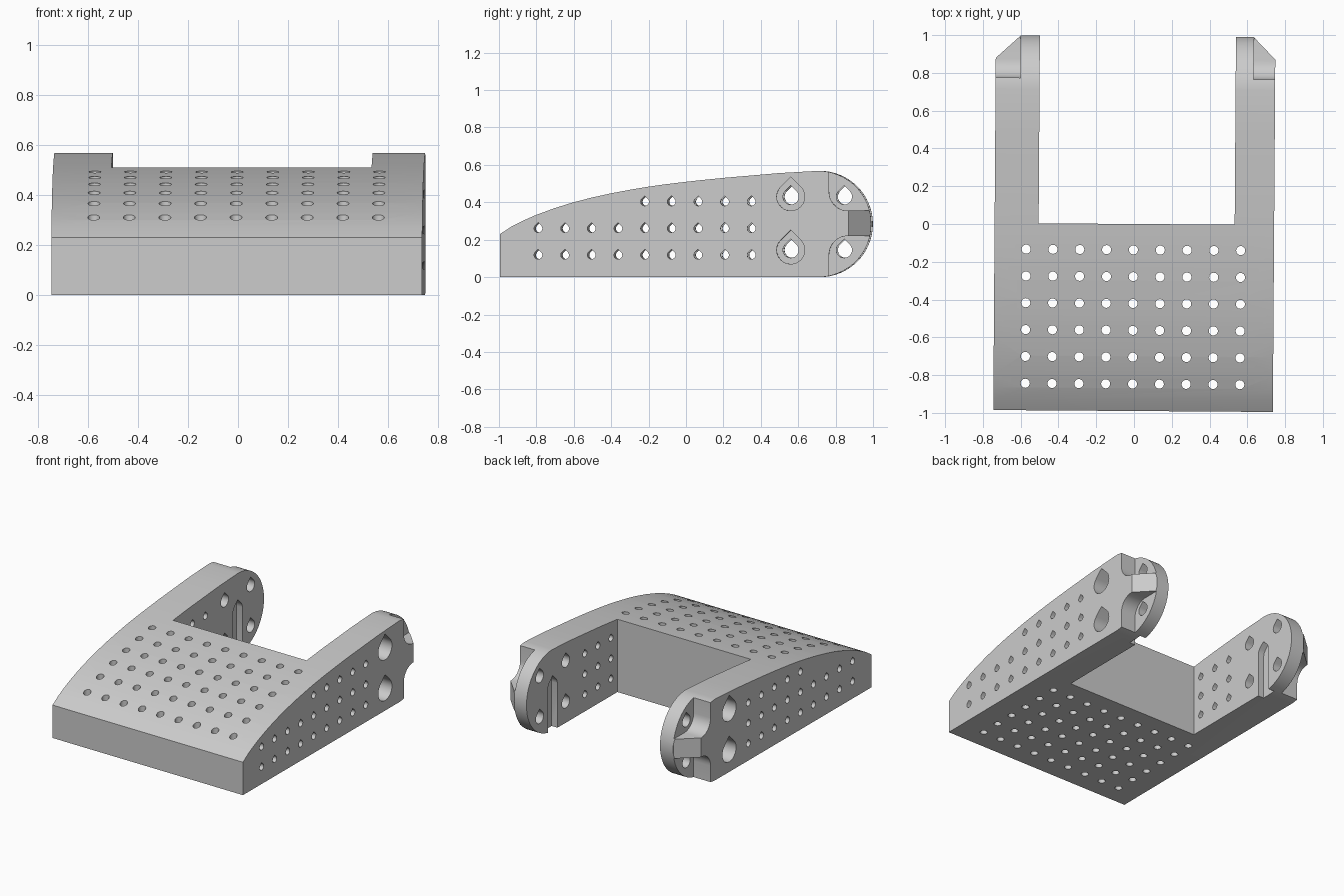
import bpy, bmesh, math
from mathutils import Matrix

if "Cube" in bpy.data.objects:
    bpy.data.objects.remove(bpy.data.objects["Cube"], do_unlink=True)

mat = bpy.data.materials.new("plain_grey")
mat.use_nodes = True
GREY = (0.6, 0.6, 0.6, 1)
mat.diffuse_color = GREY
mat.node_tree.nodes["Principled BSDF"].inputs["Base Color"].default_value = GREY


def prism(bm, points, axis, lo, hi):
    """Extrude a 2D outline along x (outline in y, z) or z (outline in x, y)."""
    place = (lambda a, b: (lo, a, b)) if axis == "x" else (lambda a, b: (a, b, lo))
    face = bm.faces.new([bm.verts.new(place(a, b)) for a, b in points])
    new = bmesh.ops.extrude_face_region(bm, geom=[face])["geom"]
    verts = [g for g in new if isinstance(g, bmesh.types.BMVert)]
    bmesh.ops.translate(bm, verts=verts, vec=(hi - lo, 0, 0) if axis == "x" else (0, 0, hi - lo))


def arc(cy, cz, r, start, end, n):
    return [(cy + r * math.cos(math.radians(start + (end - start) * i / n)),
             cz + r * math.sin(math.radians(start + (end - start) * i / n))) for i in range(n + 1)]


def teardrop(cy, cz, r):
    return arc(cy, cz, r, 135, 405, 18) + [(cy, cz + r * math.sqrt(2))]


def make(name, bm):
    bmesh.ops.recalc_face_normals(bm, faces=bm.faces)
    mesh = bpy.data.meshes.new(name)
    bm.to_mesh(mesh)
    bm.free()
    ob = bpy.data.objects.new(name, mesh)
    bpy.context.collection.objects.link(ob)
    return ob


def cut(ob, cutter):
    cutter.hide_render = True
    mod = ob.modifiers.new("cut", "BOOLEAN")
    mod.operation, mod.solver, mod.object = "DIFFERENCE", "EXACT", cutter
    bpy.context.view_layer.objects.active = ob
    bpy.ops.object.modifier_apply(modifier=mod.name)
    bpy.data.objects.remove(cutter, do_unlink=True)


# Solid body: domed side profile with a round rear end
MID = 0.284
LEFT, RIGHT = -0.738, 0.742
top = [(0.5, 0.556), (0.35, 0.543), (0.2, 0.53), (0.1, 0.52), (0, 0.509), (-0.1, 0.497),
       (-0.2, 0.483), (-0.3, 0.466), (-0.4, 0.447), (-0.5, 0.425), (-0.6, 0.399),
       (-0.7, 0.368), (-0.8, 0.331), (-0.87, 0.3), (-0.93, 0.269), (-0.99, 0.23)]
bm = bmesh.new()
prism(bm, [(-0.99, 0)] + arc(0.711, MID, MID, -90, 90, 32) + top, "x", LEFT, RIGHT)
body = make("bracket_body", bm)
body.data.materials.append(mat)

# Each arm: outer side, ear plate plane, inner side
ARMS = [(LEFT, -0.607, -0.505), (RIGHT, 0.628, 0.533)]
BOLT_Z = (0.145, 0.43)

# First cut: gap between arms, vertical holes, rear pockets, counterbores
bm = bmesh.new()
prism(bm, [(-0.505, 0), (0.533, 0), (0.533, 1.2), (-0.505, 1.2)], "z", -0.2, 0.8)
for i in range(9):
    for j in range(6):
        prism(bm, arc(-0.57 + 0.142 * i, -0.847 + 0.142 * j, 0.024, 0, 345, 23), "z", -0.2, 0.8)
for outer, ear, inner in ARMS:
    far = outer * 1.3
    pocket = [(0.77, -0.1)] + arc(0.87, 0.12, 0.1, 180, 90, 8) + [(1.1, 0.22), (1.1, -0.1)]
    prism(bm, pocket, "x", ear, far)
    prism(bm, [(y, 2 * MID + 0.007 - z) for y, z in pocket], "x", ear, far)
    for z in BOLT_Z:
        prism(bm, teardrop(0.565, z, 0.075), "x", ear, far)
cut(body, make("gap_cutter", bm))

# Second cut: cross holes, bolt holes, inner slots, rib chamfers
bm = bmesh.new()
for i in range(9):
    for z in (0.118, 0.26, 0.403):
        if z < 0.4 or i > 3:
            prism(bm, teardrop(-0.785 + 0.1425 * i, z, 0.022), "x", -1, 1)
for y in (0.565, 0.85):
    for z in BOLT_Z:
        prism(bm, teardrop(y, z, 0.042), "x", -1, 1)
for outer, ear, inner in ARMS:
    side = math.copysign(1, outer)
    slot = arc(0.708, 0.31, 0.052, 135, 0, 8)
    slot = slot[::-1] + [(0.708 - 0.052, 0.31), (0.708 - 0.052, -0.1), (0.708 + 0.052, -0.1)]
    slot = [(0.708, 0.31 + 0.0735)] + [(0.708 + s * 0.052 * k, 0.31 + 0.052 * h)
            for s, k, h in ((1, 0.707, 0.707), (1, 0.92, 0.38), (1, 1, 0))]
    slot += [(0.76, -0.1), (0.656, -0.1), (0.656, 0.31), (0.66, 0.33), (0.671, 0.347)]
    prism(bm, slot, "x", inner - side * 0.03, inner + side * 0.045)
    prism(bm, [(outer + side * 0.01, 0.865), (ear, 0.993), (ear, 1.1), (outer + side * 0.01, 1.1)],
          "z", 0.212, 0.372)
cut(body, make("hole_cutter", bm))

# Slight turn about the vertical axis, then smooth the curved faces
body.data.transform(Matrix.Rotation(math.radians(-0.4), 4, "Z"))
bpy.ops.object.select_all(action="DESELECT")
body.select_set(True)
bpy.context.view_layer.objects.active = body
bpy.ops.object.shade_smooth_by_angle(angle=math.radians(30))
